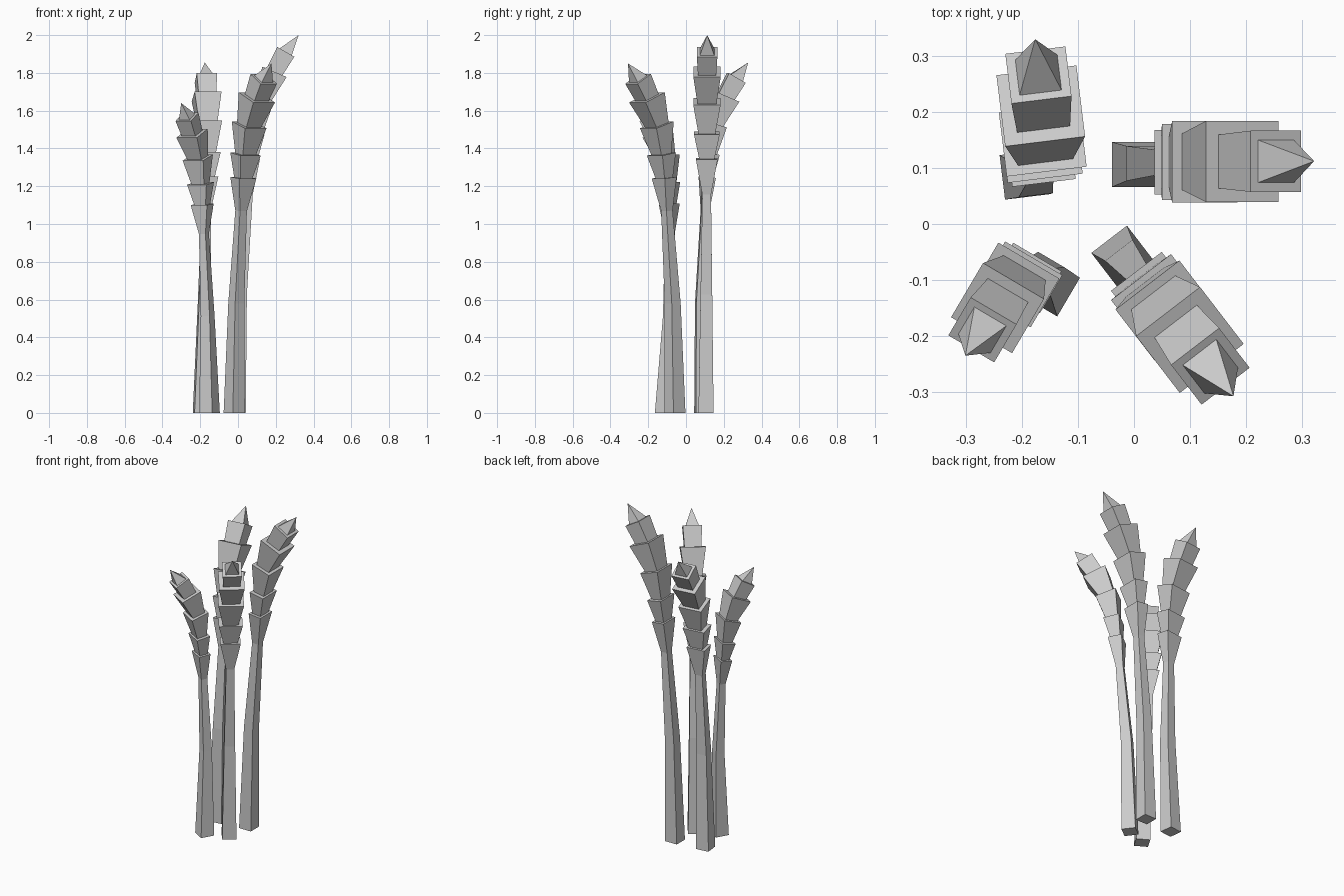
import bpy, bmesh
from math import radians, sin, cos
from mathutils import Vector, Matrix

if "Cube" in bpy.data.objects:
    bpy.data.objects.remove(bpy.data.objects["Cube"])

# Shared bending spine: (reach, height, tilt deg, width across, width along)
STEM = [
    (0.000, 0.00, 0, 0.080, 0.080),
    (0.016, 0.58, 3, 0.062, 0.060),
    (0.056, 1.07, 5, 0.046, 0.042),
]
# Ear segments: top of each flared husk, then the inset size the next one grows from
HUSKS = [
    (0.075, 1.245, 6, 0.115, 0.080, 0.080, 0.056),
    (0.094, 1.37, 10, 0.136, 0.092, 0.088, 0.068),
    (0.125, 1.525, 18, 0.145, 0.122, 0.100, 0.086),
    (0.192, 1.67, 23, 0.145, 0.140, 0.096, 0.092),
    (0.252, 1.768, 30, 0.109, 0.104, 0.076, 0.074),
]
TIP = (0.320, 1.85)


def build_stalk(name, base, heading, height, width, lean_u, lean_v):
    rings = list(STEM)
    for u, z, tilt, a, b, ia, ib in HUSKS:
        rings += [(u, z, tilt, a, b), (u, z, tilt, ia, ib)]
    zs = height / TIP[1]
    frame = Matrix.Translation((*base, 0)) @ Matrix.Rotation(radians(heading), 4, 'Z')

    def spine(u, z):
        z *= zs
        return Vector((u * width + lean_u * z, -lean_v * z, z))

    bm = bmesh.new()
    loops = []
    for i, (u, z, tilt, a, b) in enumerate(rings):
        k = width if i else 1.0
        t = radians(tilt)
        along = Vector((cos(t), 0, -sin(t))) * b * k / 2
        across = Vector((0, 1, 0)) * a * k / 2
        c = spine(u, z)
        loops.append([bm.verts.new(frame @ (c + along * p + across * q))
                      for p, q in ((-1, -1), (1, -1), (1, 1), (-1, 1))])
    # square base, sides, pointed end
    bm.faces.new(loops[0][::-1])
    for lo, hi in zip(loops, loops[1:]):
        for j in range(4):
            n = (j + 1) % 4
            bm.faces.new((lo[j], lo[n], hi[n], hi[j]))
    tip = bm.verts.new(frame @ spine(*TIP))
    for j in range(4):
        bm.faces.new((loops[-1][j], loops[-1][(j + 1) % 4], tip))
    bmesh.ops.recalc_face_normals(bm, faces=bm.faces)
    mesh = bpy.data.meshes.new(name)
    bm.to_mesh(mesh)
    bm.free()
    bpy.context.collection.objects.link(bpy.data.objects.new(name, mesh))


# Four stalks fanning outward
build_stalk("stalk_right", (0.001, 0.106), 0, 2.0, 1.0, 0.0, -0.003)
build_stalk("stalk_front_right", (-0.02, -0.059), -52.5, 1.85, 0.99, 0.0, -0.003)
build_stalk("stalk_front_left", (-0.151, -0.11), 239.5, 1.64, 0.87, -0.058, 0.040)
build_stalk("stalk_back", (-0.195, 0.088), 97, 1.855, 0.99, -0.043, 0.026)
